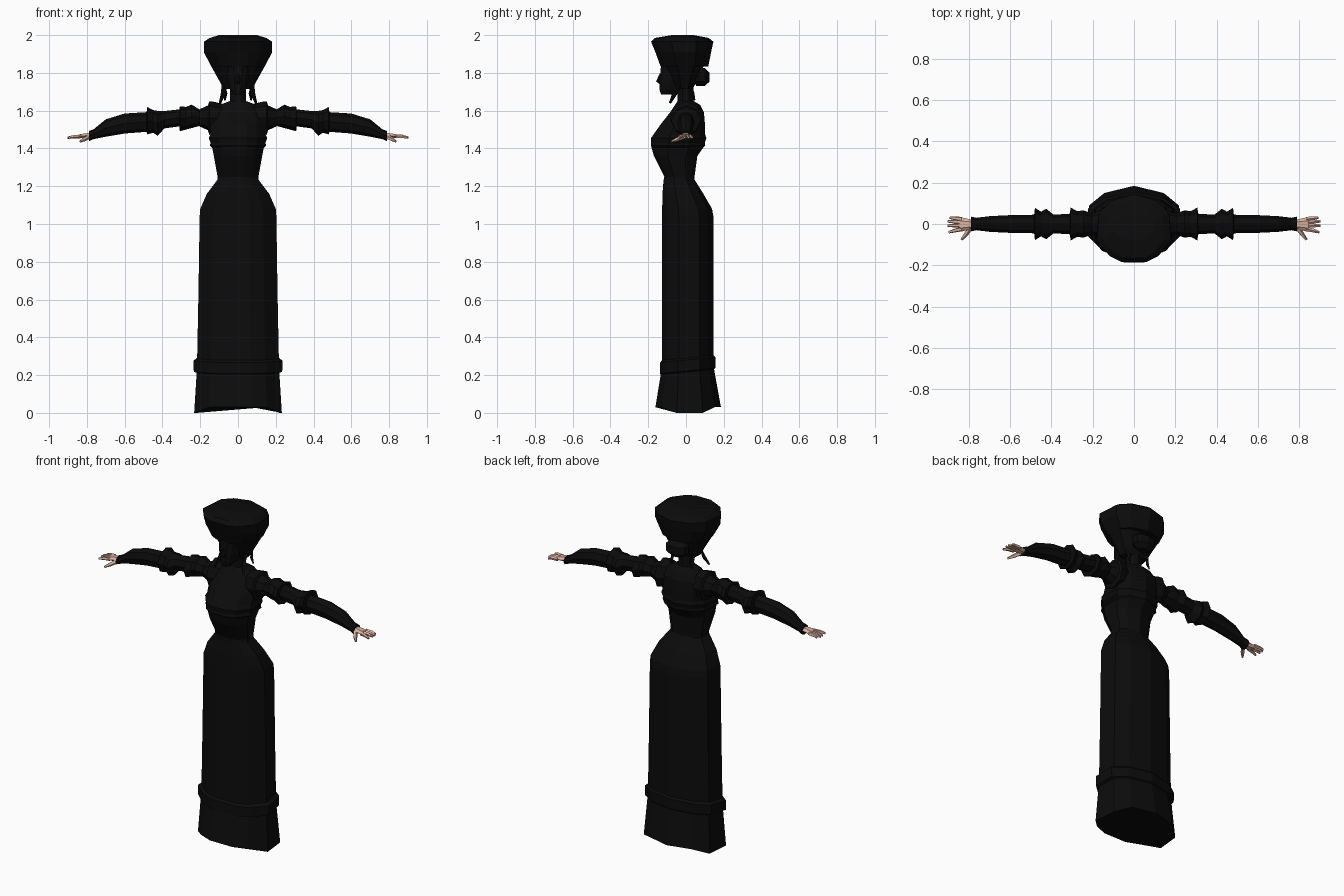
import bpy, bmesh, math
from mathutils import Vector


def material(name, rgb):
    m = bpy.data.materials.new(name)
    m.diffuse_color = (*rgb, 1)
    return m


BLACK = material("black cloth", (0.0035, 0.0035, 0.0035))
SKIN = material("skin", (0.70, 0.44, 0.34))

# Half outline of the body section: pointed at the back, flat at the front
HALF = [(0, 1), (.62, .8), (.94, .45), (1, -.35), (.66, -.82), (.32, -1)]
SECTION = HALF + [(-x, y) for x, y in reversed(HALF[1:])]


def loft(name, rings, mat, caps=True):
    """Skin a list of equal-sized point rings."""
    bm = bmesh.new()
    vs = [[bm.verts.new(p) for p in ring] for ring in rings]
    n = len(vs[0])
    for a, b in zip(vs, vs[1:]):
        for i in range(n):
            j = (i + 1) % n
            bm.faces.new((a[i], a[j], b[j], b[i]))
    if caps:
        bm.faces.new(vs[0])
        bm.faces.new(vs[-1])
    bmesh.ops.recalc_face_normals(bm, faces=bm.faces)
    me = bpy.data.meshes.new(name)
    bm.to_mesh(me)
    bm.free()
    me.materials.append(mat)
    ob = bpy.data.objects.new(name, me)
    bpy.context.collection.objects.link(ob)
    return ob


def stack(name, levels, mat=BLACK, tilt=0.0, dip=0.0, caps=True):
    """Upright loft; each level is (z, half width, front y, back y)."""
    rings = []
    for k, (z, hx, yf, yb) in enumerate(levels):
        c, r = (yf + yb) / 2, (yb - yf) / 2
        rings.append([(sx * hx, c + sy * r,
                       z + tilt * (c + sy * r)
                       - (dip if k == 0 and abs(sx) > .9 else 0))
                      for sx, sy in SECTION])
    return loft(name, rings, mat, caps)


def limb(name, side, levels, mat, sides=8, yc=0.0):
    """Sideways loft; each level is (x, centre z, y radius, z radius)."""
    rings = []
    for x, z, ry, rz in levels:
        rings.append([(side * x, yc + ry * math.cos(t), z + rz * math.sin(t))
                      for t in (2 * math.pi * i / sides for i in range(sides))])
    return loft(name, rings, mat)


def rod(name, pts, radii, mat, sides=5, side=1):
    """Tapered rod through points, mirrored by side."""
    pts = [Vector((p[0] * side, p[1], p[2])) for p in pts]
    d = (pts[-1] - pts[0]).normalized()
    u = d.cross(Vector((0, 1, 0))).normalized()
    v = d.cross(u)
    rings = [[p + r * (u * math.cos(t) + v * math.sin(t))
              for t in (2 * math.pi * i / sides for i in range(sides))]
             for p, r in zip(pts, radii)]
    return loft(name, rings, mat)


# Skirt with flared hem
stack("skirt", [(1.235, .108, -.118, .045), (1.16, .165, -.125, .092),
                (1.08, .2, -.126, .138), (1.04, .203, -.126, .145),
                (.6, .21, -.126, .145), (.25, .217, -.126, .145)])
stack("skirt_flare", [(.03, .232, -.162, .185), (.24, .217, -.128, .147)], dip=.03)
stack("skirt_band", [(.215, .217, -.126, .146), (.222, .234, -.139, .155),
                     (.28, .236, -.137, .155), (.292, .214, -.126, .145)], tilt=.1)

# Bodice and short jacket
stack("bodice", [(1.2, .112, -.122, .045), (1.25, .108, -.115, .045),
                 (1.36, .128, -.17, .06), (1.41, .138, -.184, .095),
                 (1.47, .146, -.175, .102), (1.53, .15, -.132, .1),
                 (1.59, .135, -.085, .095), (1.63, .1, -.058, .075),
                 (1.65, .045, -.045, .042)])
stack("jacket_hem", [(1.405, .138, -.18, .09), (1.415, .15, -.187, .1),
                     (1.43, .145, -.184, .1), (1.455, .155, -.186, .108),
                     (1.475, .145, -.17, .1)])

# Neck, head and hair
stack("neck", [(1.6, .048, -.045, .042), (1.66, .042, -.045, .04), (1.76, .042, -.045, .04)])
stack("face", [(1.685, .022, -.132, -.08), (1.71, .042, -.14, -.02),
               (1.76, .058, -.14, .045), (1.82, .068, -.134, .075),
               (1.88, .072, -.13, .08)])
rod("nose", [(0, -.132, 1.795), (0, -.146, 1.755), (0, -.136, 1.742)],
    [.008, .012, .008], BLACK, 4)
stack("side_hair", [(1.715, .076, -.055, .035), (1.76, .1, -.075, .06),
                    (1.85, .15, -.115, .1)])
stack("hair_bun", [(1.73, .035, .055, .1), (1.755, .065, .04, .125),
                   (1.8, .065, .04, .125), (1.825, .035, .055, .1)])

# Hat
stack("hat", [(1.835, .142, -.135, .118), (1.91, .181, -.162, .133),
              (1.965, .18, -.185, .145), (1.985, .15, -.165, .12),
              (2.0, .1, -.075, .04)])

for s, label in ((1, "left"), (-1, "right")):
    # Hat ribbons
    rod(f"{label}_ribbon", [(.078, -.035, 1.74), (.078, -.06, 1.69), (.096, -.085, 1.64)],
        [.008, .013, .006], BLACK, 4, s)
    rod(f"{label}_back_ribbon", [(.075, .025, 1.74), (.066, .035, 1.69), (.07, .045, 1.655)],
        [.006, .01, .005], BLACK, 4, s)

    # Shoulder ruffle and puffed sleeve
    limb(f"{label}_shoulder", s, [(.06, 1.56, .06, .07), (.125, 1.562, .08, .085),
                                  (.152, 1.56, .085, .088), (.16, 1.562, .07, .065),
                                  (.205, 1.562, .05, .045)], BLACK)
    limb(f"{label}_sleeve", s, [
        (.18, 1.56, .05, .042), (.2, 1.562, .05, .042), (.245, 1.57, .066, .062),
        (.275, 1.56, .062, .06), (.308, 1.557, .08, .066), (.31, 1.562, .05, .045),
        (.39, 1.552, .045, .046), (.425, 1.533, .074, .066), (.45, 1.543, .06, .06),
        (.48, 1.547, .078, .073), (.484, 1.54, .045, .052), (.6, 1.532, .043, .053),
        (.7, 1.508, .038, .046), (.765, 1.475, .03, .026), (.79, 1.465, .036, .027)], BLACK)

    # Hand with fingers and thumb
    limb(f"{label}_palm", s, [(.77, 1.468, .02, .014), (.8, 1.468, .026, .015),
                              (.845, 1.464, .036, .011)], SKIN, 6, yc=-.002)
    for i, (y0, y1, x1) in enumerate([(.024, .031, .893), (.009, .013, .903),
                                      (-.007, -.008, .903), (-.024, -.04, .898)]):
        rod(f"{label}_finger_{i + 1}", [(.835, y0, 1.464), (.87, (y0 + y1) / 2, 1.463),
                                        (x1, y1, 1.457)], [.011, .0095, .006], SKIN, 5, s)
    rod(f"{label}_thumb", [(.79, -.015, 1.462), (.815, -.05, 1.448), (.836, -.076, 1.437)],
        [.013, .011, .006], SKIN, 5, s)
